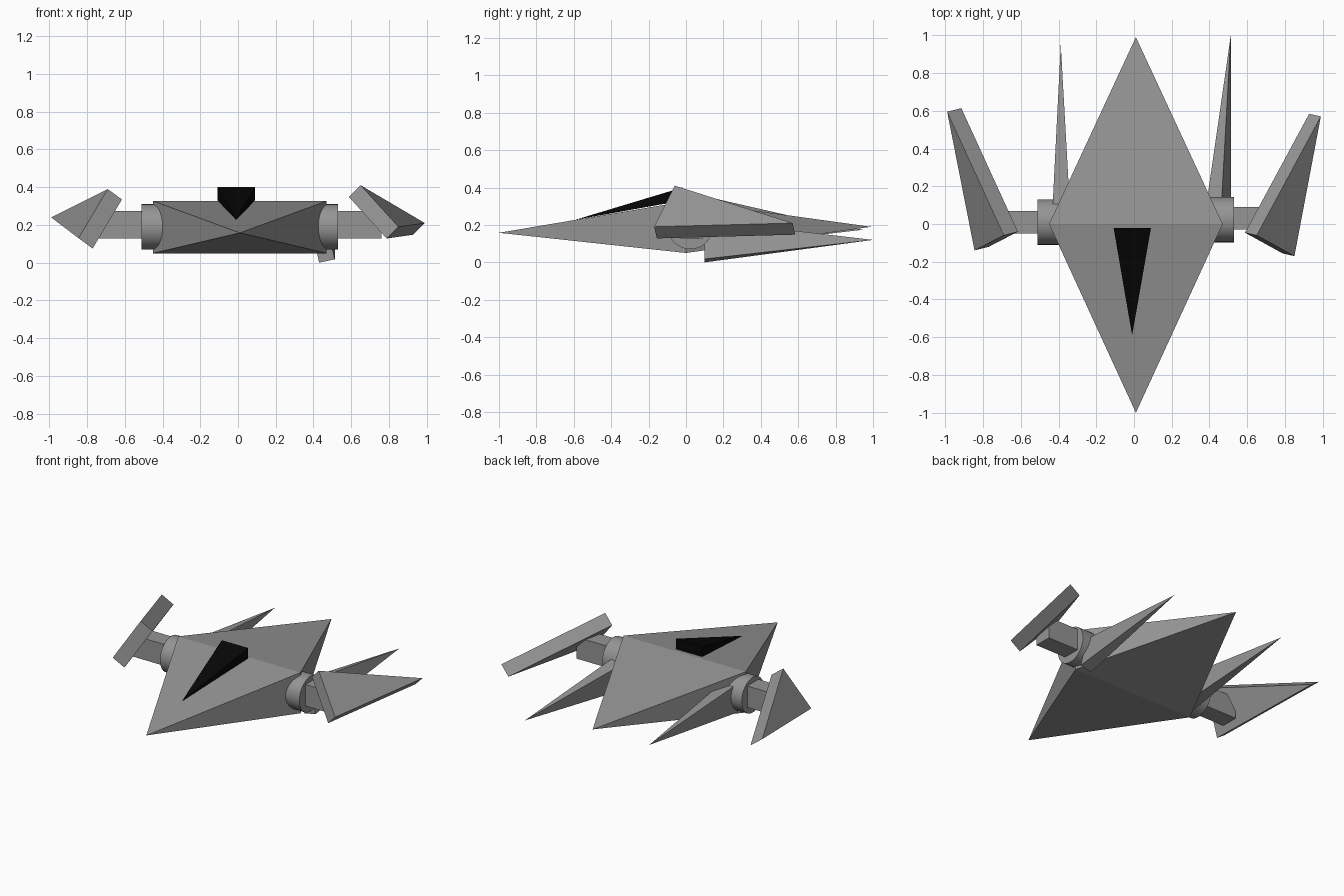
import bpy, bmesh, math
from mathutils import Vector

if "Cube" in bpy.data.objects:
    bpy.data.objects.remove(bpy.data.objects["Cube"])


def material(name, v):
    mat = bpy.data.materials.new(name)
    mat.diffuse_color = (v, v, v, 1)
    mat.use_nodes = True
    mat.node_tree.nodes["Principled BSDF"].inputs["Base Color"].default_value = mat.diffuse_color
    return mat


dark_grey = material("dark_grey", 0.3)
black = material("black", 0.002)


def make(name, verts, faces, mat=dark_grey):
    mesh = bpy.data.meshes.new(name)
    mesh.from_pydata([tuple(v) for v in verts], [], faces)
    bm = bmesh.new()
    bm.from_mesh(mesh)
    bmesh.ops.recalc_face_normals(bm, faces=bm.faces)
    bm.to_mesh(mesh)
    bm.free()
    mesh.materials.append(mat)
    ob = bpy.data.objects.new(name, mesh)
    bpy.context.collection.objects.link(ob)


def pyramid(name, base, *tips, mat=dark_grey):
    """Closed pyramid on a four-cornered base; two tips give a double pyramid."""
    faces = [(i, (i + 1) % 4, 4 + t) for t in range(len(tips)) for i in range(4)]
    if len(tips) == 1:
        faces.append((0, 1, 2, 3))
    make(name, list(base) + list(tips), faces, mat)


def rect(x0, x1, y, z0, z1):
    return [(x0, y, z0), (x1, y, z0), (x1, y, z1), (x0, y, z1)]


def plate(name, outer, offset):
    """Triangular plate extruded along an offset."""
    inner = [Vector(p) + Vector(offset) for p in outer]
    make(name, list(outer) + inner,
         [(0, 1, 2), (3, 4, 5), (0, 1, 4, 3), (1, 2, 5, 4), (2, 0, 3, 5)])


def barrel(name, x0, x1, y, z, r):
    bpy.ops.mesh.primitive_cylinder_add(vertices=32, radius=r, depth=x1 - x0,
                                        location=((x0 + x1) / 2, y, z),
                                        rotation=(0, math.pi / 2, 0))
    ob = bpy.context.object
    ob.name = name
    ob.data.materials.append(dark_grey)
    bpy.ops.object.shade_smooth_by_angle()


def box(name, x0, x1, y0, y1, z0, z1):
    bpy.ops.mesh.primitive_cube_add(size=1, location=((x0 + x1) / 2, (y0 + y1) / 2, (z0 + z1) / 2))
    ob = bpy.context.object
    ob.name = name
    ob.scale = (x1 - x0, y1 - y0, z1 - z0)
    ob.data.materials.append(dark_grey)


# Hull: two pyramids sharing a rectangular middle
pyramid("hull", rect(-0.45, 0.47, 0, 0.05, 0.327), (0.01, -1.0, 0.158), (0.01, 0.99, 0.19))

# Black canopy
pyramid("canopy", rect(-0.108, 0.09, -0.02, 0.33, 0.40), (-0.01, -0.59, 0.228), mat=black)

# Round wing hubs and square struts
barrel("left_hub", -0.51, -0.36, 0.01, 0.19, 0.12)
barrel("right_hub", 0.37, 0.53, 0.023, 0.19, 0.12)
box("left_strut", -0.76, -0.49, -0.05, 0.07, 0.127, 0.273)
box("right_strut", 0.51, 0.76, -0.03, 0.09, 0.127, 0.273)

# Tilted wing plates
plate("left_wing", [(-0.69, -0.06, 0.39), (-0.845, -0.14, 0.13), (-0.99, 0.595, 0.24)],
      (0.075, 0.019, -0.055))
plate("right_wing", [(0.65, -0.06, 0.41), (0.85, -0.17, 0.19), (0.99, 0.57, 0.21)],
      (-0.062, 0.014, -0.062))

# Rear spikes
pyramid("left_spike", rect(-0.433, -0.338, 0.06, 0.07, 0.265), (-0.388, 0.95, 0.175))
pyramid("right_spike", [(0.43, 0.10, 0.0), (0.513, 0.10, 0.018),
                        (0.463, 0.10, 0.225), (0.383, 0.10, 0.207)], (0.513, 1.0, 0.12))
